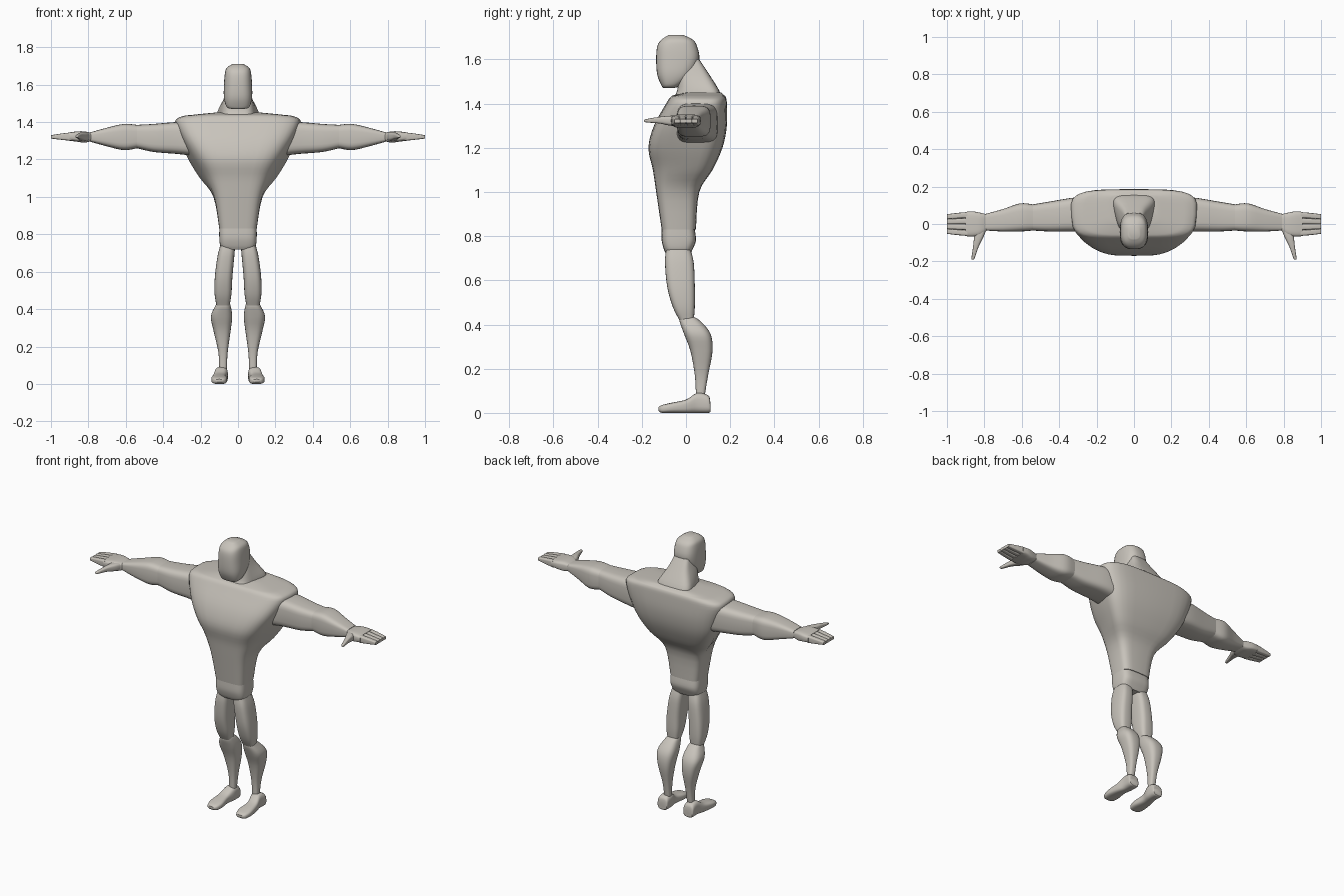
import bpy
import bmesh
import math

default_cube = bpy.data.objects.get("Cube")
if default_cube:
    bpy.data.objects.remove(default_cube, do_unlink=True)

# One clay colour for the whole figure
clay = bpy.data.materials.new("warm_grey_clay")
clay.use_nodes = True
colour = (0.58, 0.55, 0.50, 1)
clay.diffuse_color = colour
clay.node_tree.nodes["Principled BSDF"].inputs["Base Color"].default_value = colour

SIDES = 32
created = []


def smooth_rows(rows, steps=4):
    """Fill in extra sections along a smooth curve through the given ones."""
    rows = [tuple(r) + (0,) * (6 - len(r)) for r in rows]
    padded = [rows[0]] + rows + [rows[-1]]
    result = []
    for before, start, end, after in zip(padded, padded[1:], padded[2:], padded[3:]):
        for step in range(steps):
            f = step / steps
            result.append([
                b + f * ((c - a) + f * ((2*a - 5*b + 4*c - d) + f * (3*b - a - 3*c + d))) / 2
                for a, b, c, d in zip(before, start, end, after)])
    return result + [rows[-1]]


def power(value, exponent):
    return math.copysign(abs(value) ** exponent, value)


def ring(bm, row, axis, boxy, side):
    """One rounded-box section: place, centre, half width, low, high, taper."""
    place, centre, half, low, high, taper = row
    verts = []
    for i in range(SIDES):
        angle = math.tau * i / SIDES
        across = power(math.cos(angle), 2 / boxy)
        depth = power(math.sin(angle), 2 / boxy)
        u = centre + half * across * (1 + taper * depth)
        v = (low + high) / 2 + depth * (high - low) / 2
        point = {"x": (place, u, v), "y": (u, place, v), "z": (u, v, place)}[axis]
        verts.append(bm.verts.new((point[0] * side, point[1], point[2])))
    return verts


def loft(name, pieces, axis="z", boxy=4, side=1):
    """Skin each piece, a list of sections, and gather them in one object."""
    bm = bmesh.new()
    for rows in pieces:
        rings = [ring(bm, r, axis, boxy, side) for r in smooth_rows(rows)]
        for lower, upper in zip(rings, rings[1:]):
            for i in range(SIDES):
                j = (i + 1) % SIDES
                bm.faces.new((lower[i], lower[j], upper[j], upper[i]))
        bm.faces.new(rings[0])
        bm.faces.new(rings[-1])
    bmesh.ops.recalc_face_normals(bm, faces=bm.faces[:])
    mesh = bpy.data.meshes.new(name)
    bm.to_mesh(mesh)
    bm.free()
    mesh.materials.append(clay)
    obj = bpy.data.objects.new(name, mesh)
    bpy.context.collection.objects.link(obj)
    created.append(obj)


def pair(name, pieces, axis="z", boxy=4):
    for label, side in (("left", 1), ("right", -1)):
        loft(label + "_" + name, pieces, axis, boxy, side)


# Head, with a narrow chin and rounded crown
loft("head", [[
    (1.47, 0, .03, -.1, -.06), (1.48, 0, .06, -.11, -.03),
    (1.53, 0, .075, -.13, .03), (1.6, 0, .075, -.135, .06),
    (1.66, 0, .07, -.13, .05), (1.69, 0, .06, -.11, .03),
    (1.71, 0, .03, -.08, -.01)]], boxy=2.8)

# Neck sloping forward out of the upper back
loft("neck", [[
    (1.42, 0, .1, -.06, .16, .2), (1.46, 0, .1, -.04, .15, .2),
    (1.54, 0, .07, -.03, .1), (1.6, 0, .05, -.02, .06)]])

# Torso, wider at the back than at the chest
loft("torso", [[
    (.83, 0, .1, -.11, .045), (1, 0, .13, -.135, .06, .05),
    (1.1, 0, .19, -.15, .12, .18), (1.2, 0, .25, -.17, .165, .16),
    (1.3, 0, .3, -.145, .185, .08), (1.4, 0, .335, -.09, .185, .03),
    (1.43, 0, .3, -.07, .18), (1.44, 0, .23, -.05, .17),
    (1.45, 0, .13, 0, .16)]])

# Pelvis band
loft("pelvis", [[
    (.83, 0, .1, -.11, .04), (.78, 0, .1, -.11, .045),
    (.74, 0, .095, -.1, .03), (.72, 0, .08, -.09, .02)]])

# Legs
pair("thigh", [[
    (.74, .055, .04, -.09, .02), (.68, .065, .045, -.095, .035),
    (.57, .077, .047, -.085, .04), (.48, .08, .045, -.06, .04),
    (.42, .08, .035, -.03, .035)]], boxy=3.2)
pair("calf", [[
    (.44, .08, .03, -.02, .02), (.42, .08, .04, -.03, .06),
    (.36, .088, .057, -.01, .11), (.28, .085, .045, .02, .12),
    (.17, .08, .025, .04, .1), (.08, .08, .02, .045, .085)]], boxy=2.8)

# Feet, from heel to toe
pair("foot", [[
    (.11, .09, .03, .005, .05), (.1, .09, .035, 0, .08),
    (.05, .09, .035, 0, .09), (0, .1, .035, 0, .06),
    (-.07, .1, .043, 0, .045), (-.11, .1, .035, 0, .035),
    (-.125, .1, .02, .01, .025)]], axis="y", boxy=3)

# Arms
pair("upper_arm", [[
    (.24, .05, .095, 1.22, 1.4), (.33, .05, .09, 1.23, 1.4),
    (.45, .04, .08, 1.24, 1.39), (.54, .035, .07, 1.26, 1.385)]], axis="x")
pair("forearm", [[
    (.54, .035, .07, 1.26, 1.385), (.61, .035, .075, 1.25, 1.39),
    (.7, .02, .06, 1.27, 1.37), (.79, .01, .045, 1.295, 1.345)]], axis="x")

# Hands
pair("palm", [[
    (.78, .01, .04, 1.3, 1.34), (.82, 0, .06, 1.29, 1.35),
    (.86, 0, .067, 1.295, 1.35), (.9, 0, .065, 1.3, 1.345)]], axis="x")
pair("thumb", [[
    (-.03, .82, .03, 1.3, 1.345), (-.07, .83, .025, 1.3, 1.345),
    (-.12, .845, .015, 1.31, 1.34), (-.18, .86, .009, 1.315, 1.33),
    (-.19, .863, .005, 1.32, 1.325)]], axis="y", boxy=3)

# Four fingers, each of three tapering joints
joints = (.89, .935, .97, 1)
for finger in ("index", "middle", "ring", "little"):
    number = ("index", "middle", "ring", "little").index(finger)
    offset = (number - 1.5) * .032
    segments = []
    for k in range(3):
        rows = []
        for n in (k, k + 1):
            rows.append((joints[n], offset * (1 - .06 * n), .016 - .001 * n,
                         1.3 + .004 * n, 1.345 - .005 * n))
        segments.append(rows)
    pair(finger + "_finger", segments, axis="x")

# Smooth shading with crisp creases
bpy.ops.object.select_all(action="DESELECT")
for obj in created:
    obj.select_set(True)
bpy.context.view_layer.objects.active = created[0]
bpy.ops.object.shade_smooth_by_angle(angle=math.radians(40))
